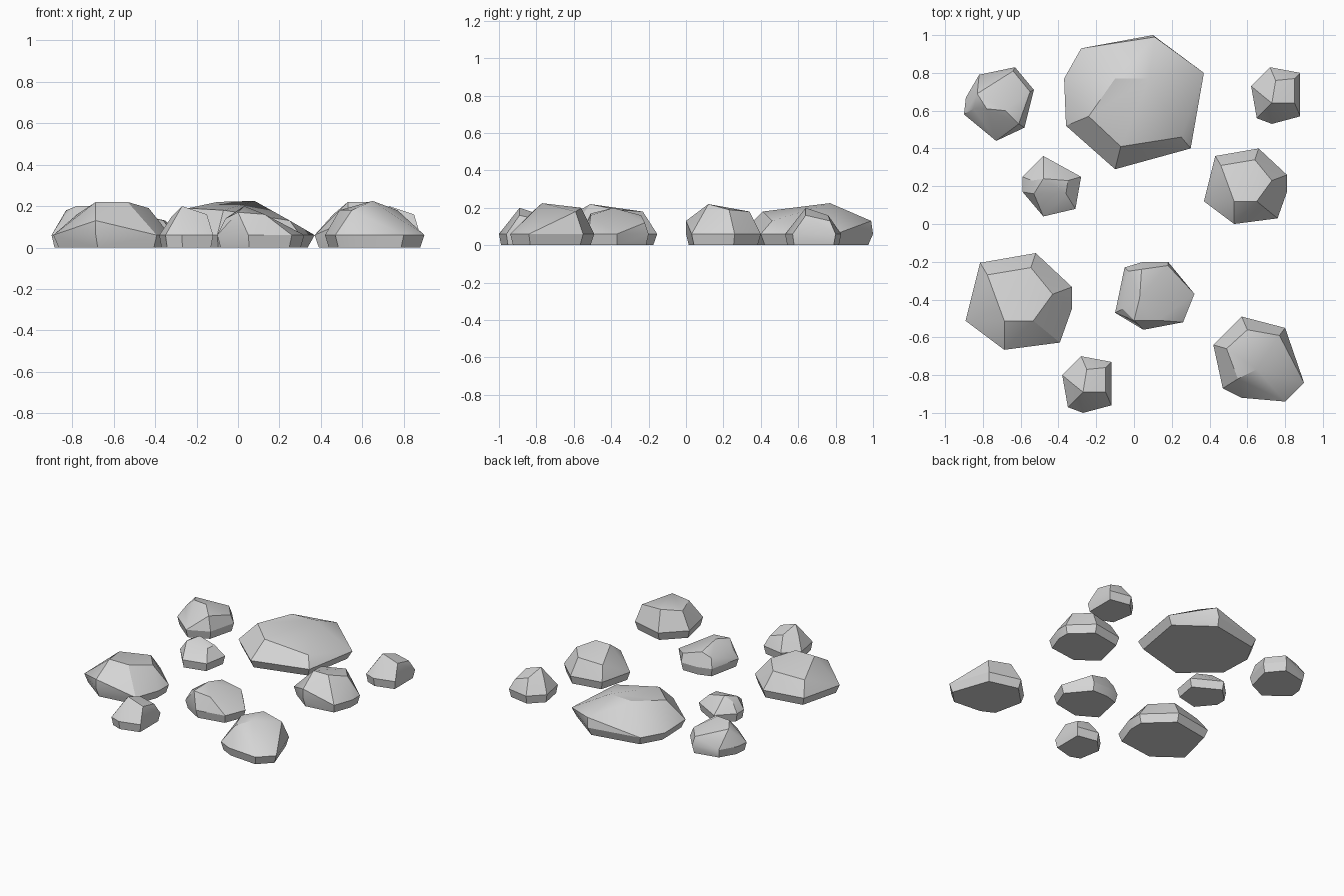
import bpy
import bmesh
from math import radians
from mathutils import Vector

cube = bpy.data.objects.get("Cube")
if cube:
    bpy.data.objects.remove(cube, do_unlink=True)

stone = bpy.data.materials.new("stone_grey")
stone.use_nodes = True
grey = (0.66, 0.66, 0.66, 1)
stone.diffuse_color = grey
stone.node_tree.nodes["Principled BSDF"].inputs["Base Color"].default_value = grey

RIM_HEIGHT = 6      # height of the widest ring, in hundredths
BASE_INSET = 0.92   # the ground ring is slightly smaller than the rim


def rock(name, rim, crown, location=(0, 0), scale=1.0):
    """Faceted boulder: the convex skin of a ground ring, a rim and crown corners.
    Rim corners are (x, y), crown corners (x, y, z), all in hundredths."""
    centre = Vector((sum(p[0] for p in rim), sum(p[1] for p in rim))) / len(rim)
    bm = bmesh.new()
    for x, y in rim:
        foot = centre + (Vector((x, y)) - centre) * BASE_INSET
        bm.verts.new((x, y, RIM_HEIGHT))
        bm.verts.new((foot.x, foot.y, 0))
    for corner in crown:
        bm.verts.new(corner)
    for v in bm.verts:
        v.co.x = v.co.x * scale + location[0]
        v.co.y = v.co.y * scale + location[1]
        v.co *= 0.01

    # Wrap the corners and merge nearly flat neighbours into broad facets
    hull = bmesh.ops.convex_hull(bm, input=bm.verts[:])
    loose = [g for g in set(hull["geom_interior"] + hull["geom_unused"])
             if isinstance(g, bmesh.types.BMVert)]
    bmesh.ops.delete(bm, geom=loose, context="VERTS")
    bmesh.ops.dissolve_limit(bm, angle_limit=radians(4),
                             verts=bm.verts[:], edges=bm.edges[:])
    bmesh.ops.recalc_face_normals(bm, faces=bm.faces[:])

    mesh = bpy.data.meshes.new(name)
    bm.to_mesh(mesh)
    bm.free()
    mesh.materials.append(stone)
    obj = bpy.data.objects.new(name, mesh)
    bpy.context.collection.objects.link(obj)

    # Soft gradients across shallow facets, crisp main edges
    bpy.ops.object.select_all(action="DESELECT")
    obj.select_set(True)
    bpy.context.view_layer.objects.active = obj
    bpy.ops.object.shade_smooth_by_angle(angle=radians(30))
    return obj


# Largest rock, at the back
rock("large_back_rock",
     rim=[(-28, 93), (10, 100), (37, 80), (30, 40), (-10, 29), (-36, 52), (-37, 77)],
     crown=[(-24, 57, 19), (-7, 41, 18), (25, 46, 13), (-10, 77, 22),
            (8, 77, 22.5), (11, 99, 13)])

# Chunky rock in the back corner
rock("back_corner_rock",
     rim=[(-82, 79), (-63, 83), (-53, 71), (-58, 51), (-73, 44), (-90, 58), (-89, 67)],
     crown=[(-83, 69, 18), (-78, 61, 20), (-68, 60, 20), (-61, 53, 16),
            (-55, 70, 12), (-64, 81, 12), (-85, 61, 14)])

# Small rock in the middle
rock("small_middle_rock",
     rim=[(-48, 36), (-28, 25), (-31, 8), (-48, 4), (-59, 17), (-59, 25)],
     crown=[(-48, 24, 16), (-54, 23, 13), (-53, 16, 14), (-36, 16, 13), (-35, 23, 13)])

# Two matching pebbles with a pointed top
for name, spot in (("back_pebble", (75, 68)), ("front_pebble", (-25, -85))):
    rock(name,
         rim=[(-3, 15), (13, 12), (13, -11), (-2, -15), (-10, -12), (-13, 5)],
         crown=[(-2, -4, 20), (0, 8, 16), (10, -4, 16), (10, 9, 13), (-7, 0, 15)],
         location=spot)

# Two matching domed rocks, the front one wider
for name, spot, size in (("side_domed_rock", (59, 20), 1),
                         ("wide_domed_rock", (-61, -41), 1.28)):
    rock(name,
         rim=[(-16, 16), (7, 20), (22, 6), (22, -3), (17, -17), (-6, -20), (-22, -8)],
         crown=[(-6, -20, 13), (-6, -8, 22), (6, -8, 22), (14, 3, 19),
                (5, 14, 18), (-13, 11, 16)],
         location=spot, scale=size)

# Sloping rock near the centre
rock("sloping_centre_rock",
     rim=[(-5, -23), (5, -20), (18, -20), (32, -37), (26, -52), (5, -56), (-10, -47)],
     crown=[(4, -24, 16), (18, -22, 12), (3, -39, 20), (0, -51, 17),
            (13, -51, 16), (-3, -25, 13), (-6, -45, 14)])

# Broad rock in the front corner
rock("front_corner_rock",
     rim=[(57, -49), (80, -55), (90, -84), (80, -94), (57, -92), (47, -87), (42, -64)],
     crown=[(60, -56, 20), (77, -59, 18), (49, -66, 18), (65, -77, 22.5), (55, -82, 18)])
